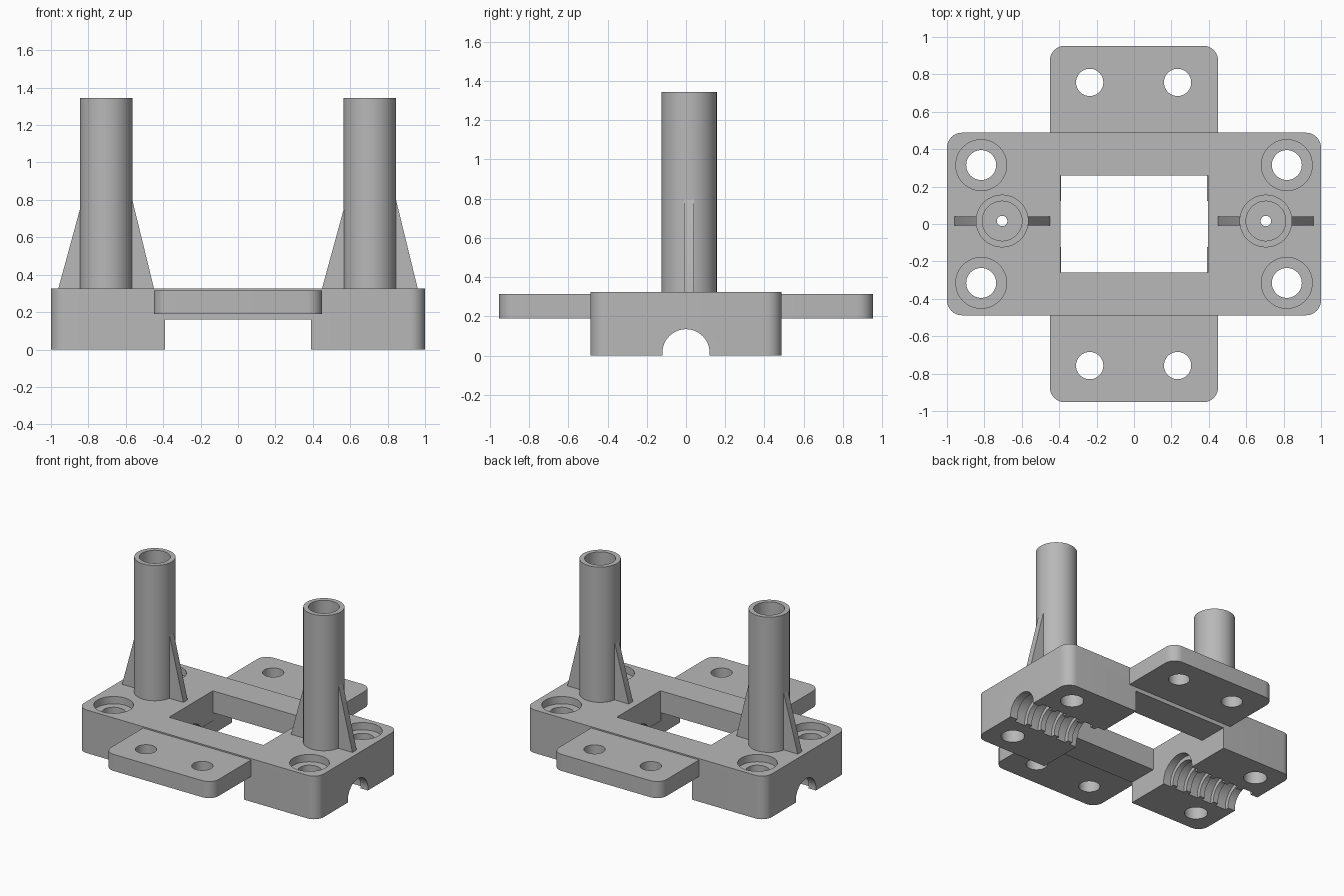
import bpy, bmesh
from math import pi, sin, cos
from mathutils import Matrix

cube = bpy.data.objects.get("Cube")
if cube:
    bpy.data.objects.remove(cube, do_unlink=True)

grey = bpy.data.materials.new("Plain grey")
grey.use_nodes = True
grey.diffuse_color = (0.48, 0.48, 0.48, 1)
grey.node_tree.nodes["Principled BSDF"].inputs["Base Color"].default_value = grey.diffuse_color


def make(name, bm):
    bmesh.ops.recalc_face_normals(bm, faces=bm.faces)
    mesh = bpy.data.meshes.new(name)
    bm.to_mesh(mesh)
    bm.free()
    mesh.materials.append(grey)
    ob = bpy.data.objects.new(name, mesh)
    bpy.context.collection.objects.link(ob)
    return ob


def prism(name, outline, low, high):
    """Extrude an outline in the xy plane between two heights."""
    bm = bmesh.new()
    face = bm.faces.new([bm.verts.new((x, y, low)) for x, y in outline])
    new = bmesh.ops.extrude_face_region(bm, geom=[face])["geom"]
    bmesh.ops.translate(bm, vec=(0, 0, high - low),
                        verts=[v for v in new if isinstance(v, bmesh.types.BMVert)])
    return make(name, bm)


def rounded(hx, hy, r, steps=8):
    """Outline of a rectangle with rounded corners."""
    pts = []
    for i, (sx, sy) in enumerate(((1, 1), (-1, 1), (-1, -1), (1, -1))):
        for k in range(steps + 1):
            a = (i + k / steps) * pi / 2
            pts.append((sx * (hx - r) + r * cos(a), sy * (hy - r) + r * sin(a)))
    return pts


def box(name, x0, x1, y0, y1, z0, z1):
    return prism(name, [(x0, y0), (x1, y0), (x1, y1), (x0, y1)], z0, z1)


def rod(name, x, y, r, z0, z1):
    """Upright cylinder."""
    return prism(name, [(x + r * cos(k * pi / 24), y + r * sin(k * pi / 24))
                        for k in range(48)], z0, z1)


def rod_x(name, x0, x1, r, z):
    """Cylinder lying along x."""
    ob = rod(name, 0, 0, r, x0, x1)
    ob.data.transform(Matrix.Translation((0, 0, z)) @ Matrix.Rotation(pi / 2, 4, "Y"))
    return ob


def combine(target, other, operation="DIFFERENCE"):
    """Apply a boolean and discard the helper."""
    mod = target.modifiers.new("Cut", "BOOLEAN")
    mod.operation, mod.solver, mod.object = operation, "EXACT", other
    bpy.context.view_layer.objects.active = target
    bpy.ops.object.modifier_apply(modifier=mod.name)
    bpy.data.objects.remove(other, do_unlink=True)


TOP, POST_X, POST_Y = 0.325, 0.705, 0.016

# Main block with the raised bridge and central window
body = prism("base_block", rounded(1, 0.488, 0.08), 0, TOP)
combine(body, box("cutter", -0.39, 0.39, -1, 1, -0.1, 0.16))
combine(body, box("cutter", -0.392, 0.395, -0.26, 0.26, 0.1, 0.5))

for s in (-1, 1):
    # Ridged half-round channel beneath each end
    lo, hi = sorted((s * 0.3, s * 1.1))
    combine(body, rod_x("cutter", lo, hi, 0.12, 0.015))
    for start, end in ((0.35, 0.45), (0.49, 0.57), (0.61, 0.69), (0.73, 0.81), (0.85, 0.94)):
        lo, hi = sorted((s * start, s * end))
        combine(body, rod_x("cutter", lo, hi, 0.15, 0.015))
    # Counterbored corner holes
    for t in (-1, 1):
        combine(body, rod("cutter", s * 0.817, t * 0.315, 0.08, -0.1, 0.5))
        combine(body, rod("cutter", s * 0.817, t * 0.315, 0.136, TOP - 0.055, 0.5))
    combine(body, rod("cutter", s * POST_X, POST_Y, 0.028, -0.1, 0.5))

parts = [body]
for s in (-1, 1):
    # Side mounting tab with two holes
    tab = prism("mounting_tab", rounded(0.45, 0.953, 0.08), 0.19, 0.315)
    lo, hi = sorted((s * 0.475, s * -2))
    combine(tab, box("cutter", -1, 1, lo, hi, 0, 0.5))
    for x in (-0.237, 0.233):
        combine(tab, rod("cutter", x, s * 0.757, 0.073, 0, 0.5))
    parts.append(tab)

    # Hollow post
    px = s * POST_X
    post = rod("hollow_post", px, POST_Y, 0.141, TOP - 0.015, 1.345)
    combine(post, rod("cutter", px, POST_Y, 0.106, TOP - 0.005, 1.5))
    combine(post, rod("cutter", px, POST_Y, 0.028, 0.2, 0.5))
    parts.append(post)

    # Triangular gussets on both sides of the post
    for d, height in ((-1, 0.75), (1, 0.8)):
        outline = [(px + d * 0.115, TOP - 0.01), (px + d * 0.256, TOP - 0.01),
                   (px + d * 0.256, TOP), (px + d * 0.14, height),
                   (px + d * 0.115, height)]
        rib = prism("post_gusset", outline, -0.025, 0.025)
        rib.data.transform(Matrix.Translation((0, POST_Y, 0)) @ Matrix.Rotation(pi / 2, 4, "X"))
        parts.append(rib)

# Smooth curved walls, crisp edges
bpy.ops.object.select_all(action="DESELECT")
for ob in parts:
    ob.select_set(True)
bpy.context.view_layer.objects.active = body
bpy.ops.object.shade_smooth_by_angle(angle=pi / 6)
